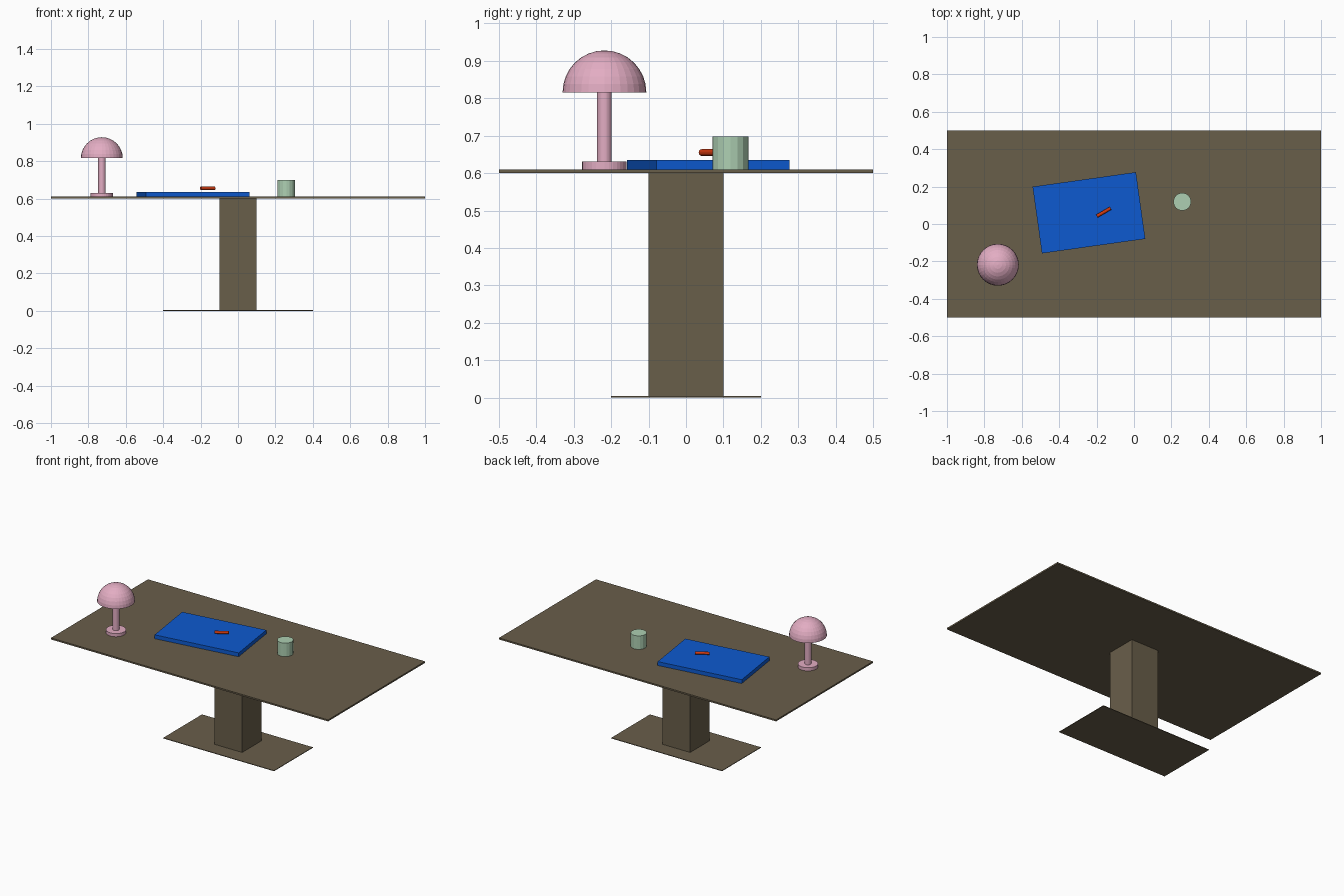
import bpy, math

if "Cube" in bpy.data.objects:
    bpy.data.objects.remove(bpy.data.objects["Cube"])


def srgb(h):
    v = [int(h[i:i + 2], 16) / 255 for i in (0, 2, 4)]
    return [c / 12.92 if c <= 0.04045 else ((c + 0.055) / 1.055) ** 2.4 for c in v] + [1]


def material(name, h):
    m = bpy.data.materials.new(name)
    m.diffuse_color = srgb(h)
    m.use_nodes = True
    m.node_tree.nodes["Principled BSDF"].inputs["Base Color"].default_value = m.diffuse_color
    return m


brown = material("brown wood", "695E4A")
blue = material("blue", "0D5AD0")
pink = material("pink", "E3ADC3")
green = material("pale green", "ADCFB2")
red = material("orange red", "D23A10")


def finish(name, mat):
    ob = bpy.context.object
    ob.name = name
    ob.data.materials.append(mat)
    return ob


def box(name, mat, size, x, y, z0, angle=0):
    bpy.ops.mesh.primitive_cube_add(size=1, location=(x, y, z0 + size[2] / 2),
                                    rotation=(0, 0, math.radians(angle)))
    bpy.context.object.scale = size
    return finish(name, mat)


def cylinder(name, mat, r, x, y, z0, z1, sides):
    bpy.ops.mesh.primitive_cylinder_add(vertices=sides, radius=r, depth=z1 - z0,
                                        location=(x, y, (z0 + z1) / 2))
    return finish(name, mat)


# Table
box("table_top", brown, (2, 1, 0.01), 0, 0, 0.6)
box("pedestal", brown, (0.2, 0.2, 0.596), 0, 0, 0.004)
box("floor_plate", brown, (0.8, 0.4, 0.004), 0, 0, 0)

# Book lying askew
box("book", blue, (0.558, 0.36, 0.025), -0.241, 0.06, 0.61, 8)

# Pen just above the book
bpy.ops.mesh.primitive_cylinder_add(vertices=16, radius=0.009, depth=0.085,
                                    location=(-0.162, 0.063, 0.655),
                                    rotation=(0, math.pi / 2, math.radians(30)))
finish("pen", red)

# Cup
cylinder("cup", green, 0.048, 0.258, 0.119, 0.61, 0.698, 16)

# Lamp: foot, stem and open half-sphere shade
LX, LY = -0.728, -0.218
cylinder("lamp_foot", pink, 0.0595, LX, LY, 0.61, 0.631, 32)
cylinder("lamp_stem", pink, 0.0195, LX, LY, 0.631, 0.817, 32)

SEG, RINGS, R = 32, 8, 0.112
verts, faces = [], []
for i in range(RINGS):
    t = i / RINGS * math.pi / 2
    for j in range(SEG):
        a = 2 * math.pi * j / SEG
        verts.append((R * math.cos(t) * math.cos(a), R * math.cos(t) * math.sin(a), R * math.sin(t)))
verts.append((0, 0, R))
for i in range(RINGS):
    for j in range(SEG):
        k = (j + 1) % SEG
        if i < RINGS - 1:
            faces.append((i * SEG + j, i * SEG + k, (i + 1) * SEG + k, (i + 1) * SEG + j))
        else:
            faces.append((i * SEG + j, i * SEG + k, len(verts) - 1))
mesh = bpy.data.meshes.new("lamp_shade")
mesh.from_pydata(verts, [], faces)
mesh.materials.append(pink)
shade = bpy.data.objects.new("lamp_shade", mesh)
shade.location = (LX, LY, 0.816)
bpy.context.collection.objects.link(shade)
